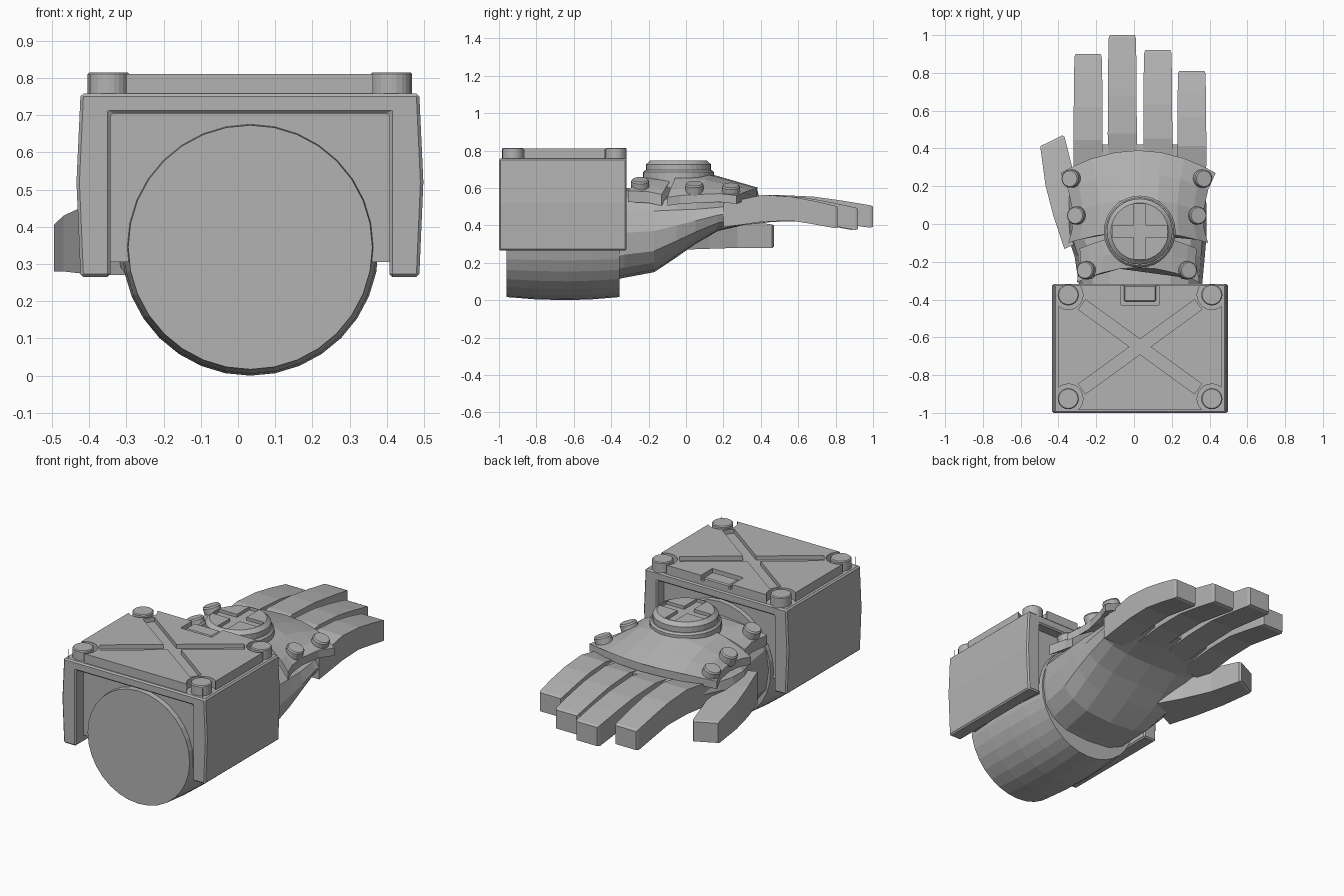
import bpy, bmesh, math
from mathutils import Vector

if "Cube" in bpy.data.objects:
    bpy.data.objects.remove(bpy.data.objects["Cube"])

CX = 0.032  # centre line of the glove
grey = bpy.data.materials.new("plain_grey")
grey.diffuse_color = (0.45, 0.45, 0.45, 1)
grey.use_nodes = True
grey.node_tree.nodes["Principled BSDF"].inputs["Base Color"].default_value = grey.diffuse_color


def loft(name, rings):
    """Closed solid through equally sized rings of points."""
    bm = bmesh.new()
    vs = [[bm.verts.new(p) for p in r] for r in rings]
    n = len(rings[0])
    for a, b in zip(vs, vs[1:]):
        for i in range(n):
            j = (i + 1) % n
            bm.faces.new((a[i], a[j], b[j], b[i]))
    bm.faces.new(vs[0])
    bm.faces.new(vs[-1])
    bmesh.ops.recalc_face_normals(bm, faces=bm.faces)
    me = bpy.data.meshes.new(name)
    bm.to_mesh(me)
    bm.free()
    me.materials.append(grey)
    ob = bpy.data.objects.new(name, me)
    bpy.context.collection.objects.link(ob)
    return ob


def box(name, x0, x1, y0, y1, z0, z1):
    return loft(name, [[(x0, y, z0), (x1, y, z0), (x1, y, z1), (x0, y, z1)] for y in (y0, y1)])


def disc(name, base, axis, profile, n=24):
    """Turned part: profile is (radius, height) along axis."""
    q = Vector((0, 0, 1)).rotation_difference(Vector(axis))
    ang = [math.tau * i / n for i in range(n)]
    return loft(name, [[Vector(base) + q @ Vector((r * math.cos(a), r * math.sin(a), h)) for a in ang]
                       for r, h in profile])


def bar(name, c, length, width, angle, z0, z1):
    d = Vector((math.cos(angle), math.sin(angle), 0)) * length / 2
    s = Vector((-math.sin(angle), math.cos(angle), 0)) * width / 2
    p = Vector((c[0], c[1], 0))
    return loft(name, [[p + e - s + Vector((0, 0, z0)), p + e + s + Vector((0, 0, z0)),
                        p + e + s + Vector((0, 0, z1)), p + e - s + Vector((0, 0, z1))] for e in (-d, d)])


def apply_mod(ob, mod):
    bpy.context.view_layer.objects.active = ob
    bpy.ops.object.modifier_apply(modifier=mod.name)


def cut(ob, *cutters):
    for c in cutters:
        m = ob.modifiers.new("cut", 'BOOLEAN')
        m.operation, m.solver, m.object = 'DIFFERENCE', 'EXACT', c
        apply_mod(ob, m)
        bpy.data.objects.remove(c)


def bevel(ob, w):
    m = ob.modifiers.new("bevel", 'BEVEL')
    m.width, m.segments, m.limit_method = w, 1, 'ANGLE'
    apply_mod(ob, m)


# Forearm, slightly barrelled
disc("forearm", (0.033, -0.96, 0.345), (0, 1, 0),
     [(0.328, 0), (0.34, 0.15), (0.345, 0.32), (0.34, 0.46), (0.328, 0.605)], 32)

# Cuff: inverted U housing with an inner block
half = [(0.375, 0.265), (0.455, 0.265), (0.466, 0.52), (0.455, 0.758)]
prof = [(CX + x, z) for x, z in half] + [(CX - x, z) for x, z in reversed(half)]
prof += [(CX - 0.375, 0.705), (CX + 0.375, 0.705)]
bevel(loft("cuff_housing", [[(x, y, z) for x, z in prof] for y in (-1.0, -0.318)]), 0.008)
box("cuff_inner_block", CX - 0.38, CX + 0.38, -0.93, -0.38, 0.305, 0.71)

# Cuff lid with crossed grooves, latch notch and scalloped corners
corners = [(CX + s * 0.38, y) for s in (-1, 1) for y in (-0.375, -0.925)]
lid = box("cuff_lid", CX - 0.432, CX + 0.432, -0.985, -0.325, 0.75, 0.81)
cut(lid, *[bar("groove", (CX, -0.65), 0.76, 0.065, s * math.radians(36), 0.785, 0.9) for s in (-1, 1)])
cut(lid, box("notch", CX - 0.1, CX + 0.1, -0.43, -0.3, 0.78, 0.9))
cut(lid, *[disc("scallop", (x, y, 0.7), (0, 0, 1), [(0.078, 0), (0.078, 0.2)]) for x, y in corners])
bevel(box("lid_latch", CX - 0.085, CX + 0.085, -0.41, -0.325, 0.77, 0.802), 0.006)
for x, y in corners:
    disc("lid_corner_post", (x, y, 0.75), (0, 0, 1), [(0.056, 0), (0.056, 0.06), (0.051, 0.065)])


# Palm: faceted rounded loft (y, centre x, half width, bottom, top)
def round_ring(y, cx, hw, z0, z1, n=16):
    f = lambda v: math.copysign(abs(v) ** 0.75, v)
    return [(cx + hw * f(math.cos(math.tau * i / n)), y,
             (z0 + z1) / 2 + (z1 - z0) / 2 * f(math.sin(math.tau * i / n))) for i in range(n)]


loft("palm", [round_ring(*s) for s in (
    (-0.42, 0.035, 0.30, 0.10, 0.59), (-0.33, 0.035, 0.325, 0.12, 0.60),
    (-0.17, 0.03, 0.345, 0.15, 0.59), (-0.05, 0.015, 0.37, 0.23, 0.57),
    (0.05, 0.015, 0.37, 0.30, 0.55), (0.17, 0.02, 0.36, 0.37, 0.54),
    (0.30, 0.03, 0.35, 0.40, 0.55), (0.42, 0.03, 0.33, 0.425, 0.55))])


# Fingers: square section, arched then drooping
def finger(name, x, tip, droop):
    rings = []
    for t, z0, z1, hw in ((0, 0.39, 0.52, 0.076), (0.35, 0.42, 0.563, 0.077), (0.6, 0.425, 0.553, 0.076),
                          (0.8, 0.405, 0.53, 0.075), (0.98, 0.385, 0.505, 0.072), (1, 0.39, 0.498, 0.066)):
        y, d = 0.2 + (tip - 0.2) * t, droop * t * t
        rings.append([(x - hw, y, z0 + d), (x + hw, y, z0 + d), (x + hw, y, z1 + d), (x - hw, y, z1 + d)])
    loft(name, rings)


finger("index_finger", -0.243, 0.90, -0.01)
finger("middle_finger", -0.062, 1.0, 0.003)
finger("ring_finger", 0.126, 0.92, -0.01)
finger("little_finger", 0.306, 0.81, 0.0)

# Thumb, splayed outward
a = math.radians(26)
side = Vector((math.cos(a), math.sin(a), 0))
thumb = []
for x, y, hw, z0, z1 in ((-0.26, -0.08, 0.12, 0.27, 0.46), (-0.335, 0.08, 0.10, 0.275, 0.45),
                         (-0.395, 0.24, 0.082, 0.28, 0.43), (-0.431, 0.43, 0.071, 0.28, 0.405),
                         (-0.4365, 0.441, 0.065, 0.285, 0.399)):
    c = Vector((x, y, 0))
    thumb.append([c - side * hw + Vector((0, 0, z0)), c + side * hw + Vector((0, 0, z0)),
                  c + side * hw + Vector((0, 0, z1)), c - side * hw + Vector((0, 0, z1))])
loft("thumb", thumb)


# Armour plates: rows of (y centre, y edge, half width, z centre, z edge)
def armour(name, rows, thick=0.045):
    us = [-1, -0.85, -0.6, -0.3, 0, 0.3, 0.6, 0.85, 1]
    rings = []
    for yc, ye, hw, zc, ze in rows:
        top = [Vector((0.022 + u * hw, yc + (ye - yc) * u * u, zc + (ze - zc) * abs(u) ** 2.5)) for u in us]
        rings.append(top + [p - Vector((0, 0, thick)) for p in reversed(top)])
    loft(name, rings)


armour("hand_guard", ((0.39, 0.27, 0.41, 0.60, 0.56), (0.27, 0.18, 0.37, 0.635, 0.57),
                      (0.13, 0.06, 0.345, 0.675, 0.565), (0.0, -0.03, 0.35, 0.685, 0.56),
                      (-0.04, -0.10, 0.37, 0.685, 0.55)))
armour("wrist_guard", ((-0.06, -0.13, 0.31, 0.665, 0.565), (-0.15, -0.2, 0.305, 0.665, 0.58),
                       (-0.23, -0.31, 0.325, 0.655, 0.585)), 0.06)

# Studs on the armour
for y, x, z in ((0.24, 0.342, 0.575), (0.045, 0.313, 0.585), (-0.245, 0.262, 0.605)):
    for s in (-1, 1):
        disc("armour_stud", (0.015 + s * x, y, z), (s * 0.35, 0, 1),
             [(0.048, -0.02), (0.048, 0.034), (0.042, 0.042)], 16)

# Large round boss with a crossed slot
disc("boss_base", (0.03, -0.04, 0.6), (0, 0, 1), [(0.19, 0), (0.19, 0.085), (0.18, 0.095)], 32)
boss = disc("boss", (0.03, -0.04, 0.66), (0, 0, 1),
            [(0.174, 0), (0.174, 0.066), (0.152, 0.086)], 32)
cut(boss, *[bar("slot", (0.03, -0.04), 0.29, 0.062, r, 0.728, 0.8) for r in (0, math.pi / 2)])
